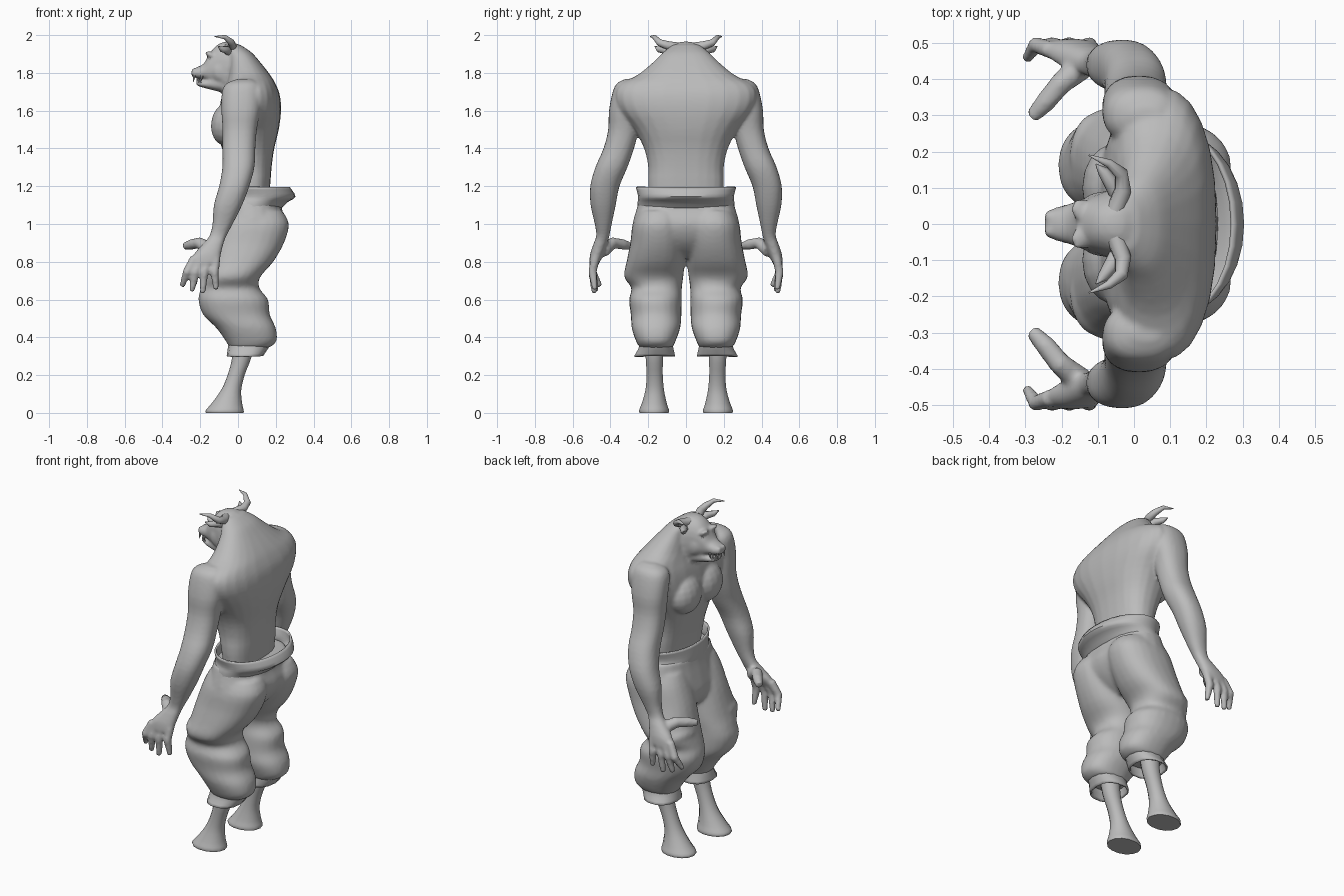
import bpy, bmesh, math
from mathutils import Vector, Matrix

default = bpy.data.objects.get("Cube")
if default:
    bpy.data.objects.remove(default)

clay = bpy.data.materials.new("clay_grey")
clay.use_nodes = True
clay.diffuse_color = (0.5, 0.5, 0.5, 1)
clay.node_tree.nodes["Principled BSDF"].inputs["Base Color"].default_value = clay.diffuse_color

BOTH = (1, -1)


def skin_rings(bm, loops, cap=True):
    """Bridge successive vertex loops with quads, optionally closing both ends."""
    rows = [[bm.verts.new(p) for p in loop] for loop in loops]
    count = len(rows[0])
    for low, high in zip(rows, rows[1:]):
        for i in range(count):
            j = (i + 1) % count
            bm.faces.new((low[i], low[j], high[j], high[i]))
    if cap:
        bm.faces.new(rows[0])
        bm.faces.new(rows[-1])


def flowing(rings, steps=3):
    """Add in-between rings along a smooth spline."""
    result = []
    for i in range(len(rings) - 1):
        before, after = rings[max(i - 1, 0)], rings[min(i + 2, len(rings) - 1)]
        for k in range(steps):
            t = k / steps
            result.append([b + t / 2 * (c - a + t * (2 * a - 5 * b + 4 * c - d
                                                    + t * (3 * b - 3 * c + d - a)))
                           for a, b, c, d in zip(before, rings[i], rings[i + 1], after)])
    return result + [rings[-1]]


def loft(bm, rings, axis="z", power=2.3, cap=True, sides=(1,), count=24):
    """Rings are (height, near, far, half width) or (height, near, far, inner y, outer y)."""
    for side in sides:
        loops = []
        for t, a0, a1, *width in flowing(rings):
            b0, b1 = width if len(width) == 2 else (-width[0], width[0])
            loop = []
            for i in range(count):
                angle = math.tau * i / count
                c, s = math.cos(angle), math.sin(angle)
                c = math.copysign(abs(c) ** (2 / power), c)
                s = math.copysign(abs(s) ** (2 / power), s)
                a = (a0 + a1) / 2 + c * (a1 - a0) / 2
                b = side * ((b0 + b1) / 2 + s * (b1 - b0) / 2)
                loop.append((a, b, t) if axis == "z" else (t, b, a))
            loops.append(loop)
        skin_rings(bm, loops, cap)


def tube(bm, points, radii, count=10):
    """Mirrored pair of round tapering limbs through a few points."""
    for side in BOTH:
        path = [Vector((x, y * side, z)) for x, y, z in points]
        loops, across = [], None
        for i, (p, r) in enumerate(zip(path, radii)):
            way = (path[min(i + 1, len(path) - 1)] - path[max(i - 1, 0)]).normalized()
            across = way.orthogonal() if across is None else across - way * across.dot(way)
            across.normalize()
            other = way.cross(across)
            loops.append([p + r * (across * math.cos(k * math.tau / count)
                                   + other * math.sin(k * math.tau / count))
                          for k in range(count)])
        skin_rings(bm, loops)


def blob(bm, centre, radii, tilt=0):
    """Mirrored pair of ellipsoids for muscles, folds and features."""
    for side in BOTH:
        x, y, z = centre
        place = (Matrix.Translation((x, y * side, z)) @ Matrix.Rotation(tilt, 4, "Y")
                 @ Matrix.Diagonal((*radii, 1)))
        bmesh.ops.create_uvsphere(bm, u_segments=16, v_segments=10, radius=1, matrix=place)


def finish(name, bm, voxel=0, relax=5, thickness=0):
    bmesh.ops.recalc_face_normals(bm, faces=bm.faces)
    for face in bm.faces:
        face.smooth = True
    mesh = bpy.data.meshes.new(name)
    bm.to_mesh(mesh)
    bm.free()
    mesh.set_sharp_from_angle(angle=math.radians(50))
    mesh.materials.append(clay)
    obj = bpy.data.objects.new(name, mesh)
    bpy.context.collection.objects.link(obj)
    if voxel:
        merge = obj.modifiers.new("merge", "REMESH")
        merge.mode = "VOXEL"
        merge.voxel_size = voxel
        merge.use_smooth_shade = True
        soften = obj.modifiers.new("soften", "SMOOTH")
        soften.factor = 0.5
        soften.iterations = relax
    if thickness:
        obj.modifiers.new("thickness", "SOLIDIFY").thickness = thickness


# Upper body: torso, neck, head, arms and hands fused into one skin
bm = bmesh.new()
loft(bm, [(1.0, 0, .15, .18), (1.2, -.03, .17, .2), (1.3, -.055, .178, .2),
          (1.4, -.085, .192, .222), (1.5, -.11, .216, .275), (1.6, -.1, .228, .355),
          (1.68, -.085, .222, .378), (1.74, -.065, .2, .35), (1.79, -.055, .17, .255),
          (1.86, -.05, .115, .17), (1.91, -.06, .07, .12), (1.95, -.08, .01, .07)], power=2.4)
blob(bm, (-.06, .1, 1.53), (.083, .12, .115), tilt=.15)      # chest

# Head and snout
loft(bm, [(.05, 1.62, 1.92, .15), (-.03, 1.67, 1.965, .11), (-.1, 1.71, 1.955, .083),
          (-.15, 1.745, 1.905, .066), (-.18, 1.765, 1.85, .055),
          (-.215, 1.77, 1.832, .046), (-.246, 1.782, 1.815, .034)], axis="x")
# Lower jaw
loft(bm, [(-.06, 1.69, 1.8, .075), (-.14, 1.71, 1.775, .058),
          (-.195, 1.725, 1.757, .042), (-.222, 1.735, 1.755, .026)], axis="x")
blob(bm, (-.148, .04, 1.897), (.028, .032, .015), tilt=.5)   # brows
blob(bm, (-.232, .022, 1.813), (.016, .014, .014))           # nostrils
blob(bm, (-.08, .06, 1.81), (.06, .03, .06))                 # cheeks

# Arms down to the palms
loft(bm, [(1.768, .0, .07, .28, .32), (1.745, -.06, .11, .24, .365),
          (1.7, -.085, .125, .22, .388), (1.6, -.088, .118, .24, .408),
          (1.5, -.082, .1, .25, .412), (1.4, -.082, .092, .275, .437),
          (1.3, -.083, .087, .31, .48), (1.2, -.1, .06, .352, .507),
          (1.1, -.128, .022, .372, .505), (1.0, -.135, -.028, .393, .483),
          (.94, -.15, -.06, .405, .475), (.9, -.18, -.075, .415, .488),
          (.84, -.235, -.09, .435, .508), (.79, -.25, -.095, .462, .512)], sides=BOTH)
# Fingers, front to rear, then thumb
for root, tip, reach, end in ((-.23, -.296, .455, .67), (-.193, -.245, .475, .642),
                              (-.155, -.187, .485, .632), (-.117, -.116, .482, .652)):
    tube(bm, [(root, .48, .82), ((root + tip) / 2 - .008, .495, .745), (tip, reach, end)],
         (.025, .023, .015))
tube(bm, [(-.14, .44, .86), (-.205, .385, .9), (-.245, .335, .892), (-.283, .295, .883)],
     (.04, .031, .029, .02))
finish("upper_body", bm, voxel=.009)

# Horns curving outward and forward
bm = bmesh.new()
tube(bm, [(-.05, .04, 1.935), (-.03, .095, 1.945), (-.035, .14, 1.96),
          (-.07, .168, 1.99), (-.125, .19, 1.993)], (.026, .023, .019, .012, .002))
finish("horns", bm)

# Ears below the horns
bm = bmesh.new()
tube(bm, [(-.04, .06, 1.9), (-.06, .11, 1.922), (-.085, .145, 1.925), (-.105, .165, 1.94)],
     (.018, .022, .016, .002), count=8)
finish("ears", bm)

# Teeth: lower tusks and upper fangs
bm = bmesh.new()
for x, y, low, high in ((-.213, .025, 1.745, 1.785), (-.2, .034, 1.745, 1.775),
                        (-.23, .03, 1.79, 1.752), (-.19, .045, 1.785, 1.755)):
    tube(bm, [(x, y, low), (x - .006, y, high)], (.008, .001), count=6)
finish("teeth", bm)

# Eyes tucked under the brows
bm = bmesh.new()
blob(bm, (-.143, .048, 1.875), (.013, .013, .01))
finish("eyes", bm)

# Baggy trousers: hips, legs and fold bulges fused together
bm = bmesh.new()
loft(bm, [(1.13, -.075, .235, .248), (1.08, -.082, .232, .262), (1.0, -.1, .255, .283),
          (.92, -.115, .225, .28), (.86, -.1, .17, .22), (.82, -.06, .11, .12)])
loft(bm, [(1.07, -.07, .235, .03, .25), (1.0, -.1, .27, .01, .283),
          (.9, -.135, .244, .004, .295), (.8, -.16, .187, .006, .315),
          (.72, -.18, .118, .014, .328), (.66, -.197, .113, .022, .288),
          (.6, -.21, .16, .022, .302), (.52, -.185, .168, .024, .292),
          (.45, -.115, .2, .03, .288), (.38, -.065, .205, .055, .265),
          (.345, -.045, .165, .07, .245)], sides=BOTH)
blob(bm, (-.1, .19, .73), (.08, .12, .06), tilt=.3)          # knee fold
blob(bm, (-.115, .16, .6), (.085, .12, .08), tilt=.4)        # shin fold
blob(bm, (.11, .16, .42), (.09, .1, .06), tilt=-.4)          # calf fold
finish("trousers", bm, voxel=.011, relax=7)

# Flared open waistband
bm = bmesh.new()
loft(bm, [(1.08, -.078, .228, .258), (1.115, -.08, .262, .256), (1.145, -.08, .304, .253),
          (1.195, -.075, .275, .266)], power=2.05, cap=False, count=28)
finish("waistband", bm, thickness=.01)

# Flared trouser hems
bm = bmesh.new()
loft(bm, [(.39, -.045, .18, .07, .25), (.35, -.053, .165, .066, .25),
          (.3, -.06, .132, .055, .277)], cap=False, sides=BOTH, count=14)
finish("trouser_hems", bm, thickness=.008)

# Lower legs ending in hooves
bm = bmesh.new()
loft(bm, [(.45, -.02, .1, .11, .225), (.3, -.03, .072, .12, .215), (.2, -.055, .035, .122, .21),
          (.12, -.09, .017, .115, .216), (.05, -.14, .022, .1, .236),
          (.015, -.17, .03, .088, .25), (0, -.17, .03, .09, .248)],
     sides=BOTH, count=14, power=2.1)
finish("lower_legs", bm)
